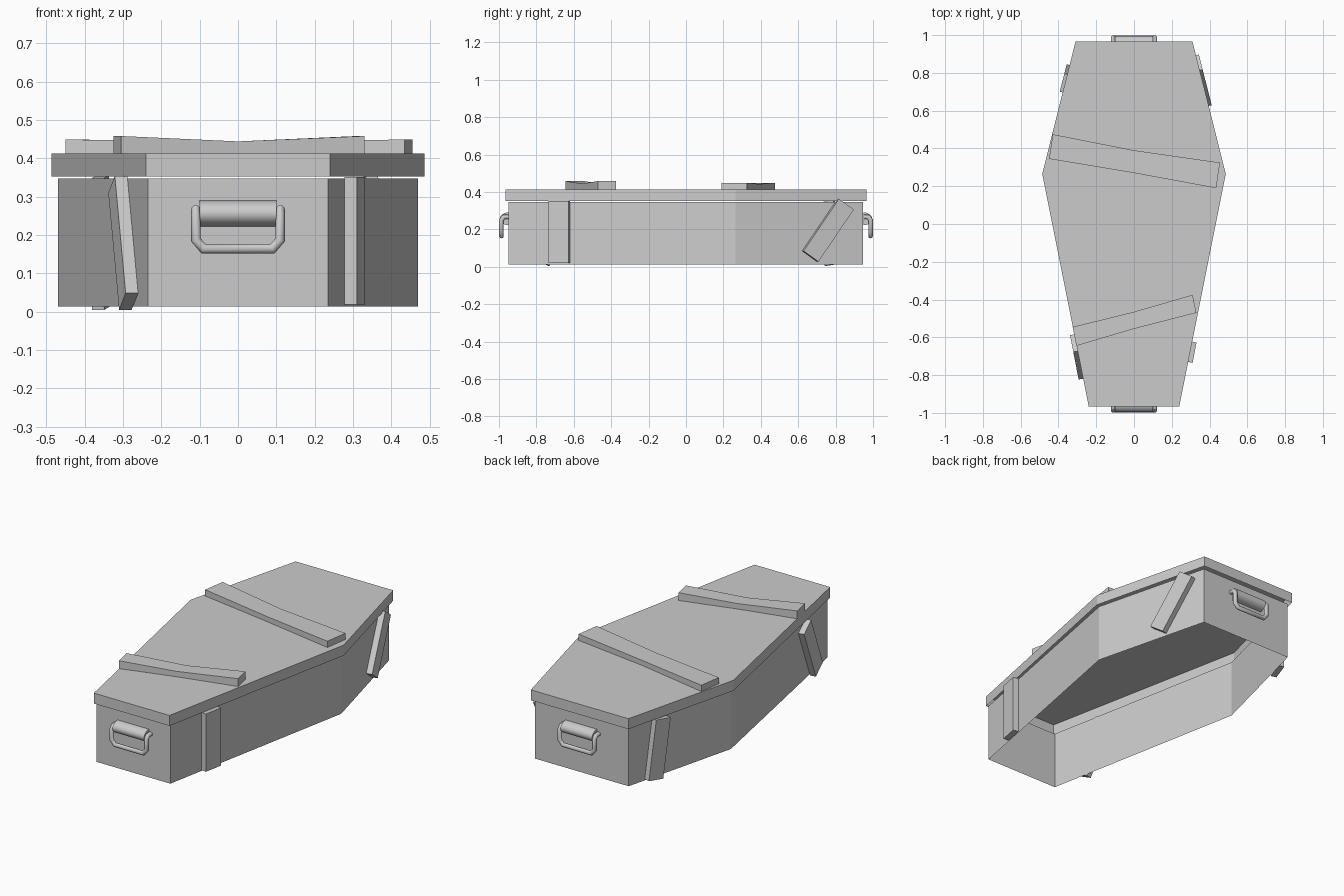
import bpy, bmesh, math
from mathutils import Vector

cube = bpy.data.objects.get("Cube")
if cube:
    bpy.data.objects.remove(cube, do_unlink=True)

grey = bpy.data.materials.new("plain_grey")
grey.use_nodes = True
COLOUR = (0.6, 0.6, 0.6, 1)
grey.diffuse_color = COLOUR
grey.node_tree.nodes["Principled BSDF"].inputs["Base Color"].default_value = COLOUR


def finish(name, bm, smooth=False):
    mesh = bpy.data.meshes.new(name)
    bm.to_mesh(mesh)
    bm.free()
    mesh.materials.append(grey)
    obj = bpy.data.objects.new(name, mesh)
    bpy.context.collection.objects.link(obj)
    if smooth:
        bpy.ops.object.select_all(action='DESELECT')
        obj.select_set(True)
        bpy.context.view_layer.objects.active = obj
        bpy.ops.object.shade_smooth_by_angle(angle=math.radians(40))
    return obj


def loft(name, rings, caps=(True, True), smooth=False):
    """Skin a list of equal closed rings, optionally capping either end."""
    bm = bmesh.new()
    rows = [[bm.verts.new(p) for p in ring] for ring in rings]
    n = len(rows[0])
    for a, b in zip(rows, rows[1:]):
        for i in range(n):
            j = (i + 1) % n
            bm.faces.new((a[i], a[j], b[j], b[i]))
    if caps[0]:
        bm.faces.new(rows[0][::-1])
    if caps[1]:
        bm.faces.new(rows[-1])
    if all(caps):
        bmesh.ops.recalc_face_normals(bm, faces=bm.faces)
    return finish(name, bm, smooth)


def outline(stations):
    """Counter-clockwise six-sided plan from (half width, y) stations."""
    return [(x, y) for x, y in stations] + [(-x, y) for x, y in stations[::-1]]


def at_height(plan, z):
    return [(x, y, z) for x, y in plan]


# Hollow box open below, and overhanging lid shell
body = [(0.235, -0.95), (0.47, 0.265), (0.297, 0.945)]
lid = [(0.24, -0.965), (0.486, 0.265), (0.31, 0.965)]
body_plan, lid_plan = outline(body), outline(lid)
loft("box_walls", [at_height(body_plan, z) for z in (0.013, 0.347)], (False, False))
loft("lid", [at_height(lid_plan, z) for z in (0.352, 0.412)], (False, True))


# Bent planks across the lid: stations of (x, y, top height), front edge then back edge
def lid_plank(name, front, back):
    rings = []
    for (xf, yf, z), (xb, yb, _) in zip(front, back):
        rings.append([(xf, yf, 0.413), (xb, yb, 0.413), (xb, yb, z), (xf, yf, z)])
    loft(name, rings)


lid_plank("front_lid_plank",
          [(-0.305, -0.645, 0.458), (0, -0.555, 0.444), (0.33, -0.47, 0.458)],
          [(-0.325, -0.545, 0.458), (0, -0.465, 0.444), (0.31, -0.375, 0.458)])
lid_plank("back_lid_plank",
          [(-0.45, 0.345, 0.449), (0, 0.27, 0.442), (0.435, 0.19, 0.449)],
          [(-0.43, 0.475, 0.449), (0, 0.39, 0.442), (0.455, 0.325, 0.449)])


# Planks nailed to the side walls, tilted in the plane of the wall
def side_plank(name, side, y, z, tilt, length=0.34, width=0.1, thick=0.033):
    (xa, ya), (xb, yb) = body[:2] if y < body[1][1] else body[1:]
    x = xa + (xb - xa) * (y - ya) / (yb - ya)
    along = Vector((side * (xb - xa), yb - ya, 0)).normalized()
    out = Vector((side * along.y, -side * along.x, 0))
    up = Vector((0, 0, 1))
    t = math.radians(tilt)
    long_axis = up * math.cos(t) + along * math.sin(t)
    wide_axis = along * math.cos(t) - up * math.sin(t)
    centre = Vector((side * x, y, z))
    rings = []
    for end in (-1, 1):
        c = centre + long_axis * end * length / 2
        w = wide_axis * width / 2
        rings.append([c - w, c + w, c + w + out * thick, c - w + out * thick])
    loft(name, rings)


side_plank("left_front_plank", 1, -0.675, 0.185, 0, 0.332, 0.11)
side_plank("left_back_plank", 1, 0.755, 0.195, 35)
side_plank("right_front_plank", -1, -0.70, 0.179, 26)
side_plank("right_back_plank", -1, 0.765, 0.18, -8.6)


# Handles on both ends: rounded mount and hanging bail
def handle(name, face, wall):
    mount = [(wall - 0.045 * math.sin(a), 0.256 + 0.034 * math.cos(a))
             for a in (math.pi * i / 12 for i in range(13))]
    loft(name + "_mount",
         [[(x, -face * y, z) for y, z in mount] for x in (-0.1, 0.1)], smooth=True)

    half = [(0.11, wall, 0.266), (0.11, wall - 0.024, 0.266),
            (0.11, wall - 0.037, 0.25), (0.11, wall - 0.037, 0.187),
            (0.09, wall - 0.037, 0.164)]
    path = [Vector((x, -face * y, z)) for x, y, z in half]
    path += [Vector((-p.x, p.y, p.z)) for p in path[::-1]]
    # Mitred eight-sided tube following the path
    rings, frame = [], None
    for i, p in enumerate(path):
        before = (p - path[i - 1]).normalized() if i else None
        after = (path[i + 1] - p).normalized() if i < len(path) - 1 else None
        if frame is None:
            u = Vector((1, 0, 0))
            frame = [u * math.cos(a) + after.cross(u) * math.sin(a)
                     for a in (math.tau * k / 12 for k in range(12))]
            rings.append([p + v * 0.012 for v in frame])
            continue
        mitre = (before + after).normalized() if after else before
        ring = []
        for q in rings[-1]:
            ring.append(q + before * ((p - q).dot(mitre) / before.dot(mitre)))
        rings.append(ring)
    loft(name + "_bail", rings, smooth=True)


handle("front_handle", -1, -0.95)
handle("back_handle", 1, -0.95)
